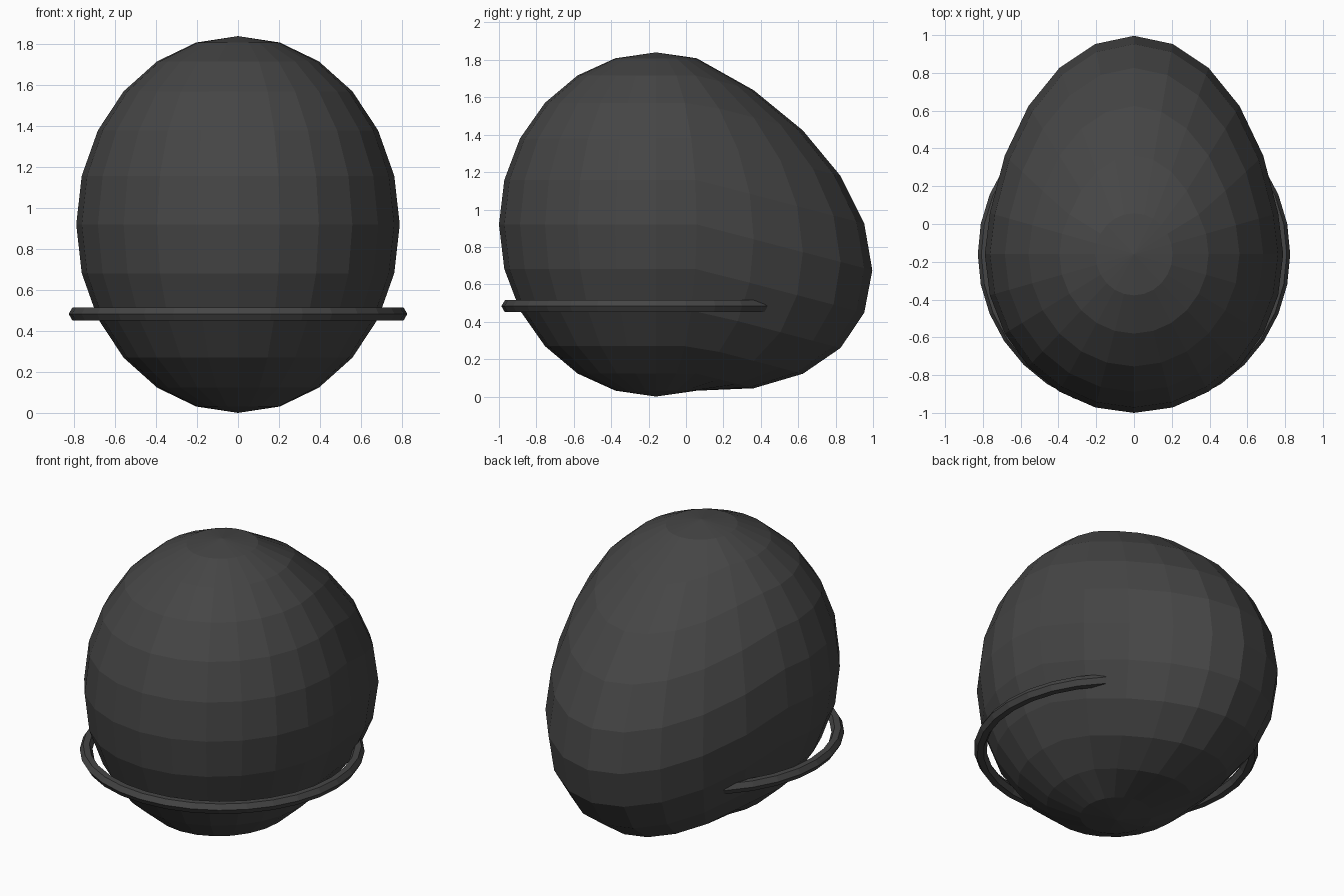
import bpy

cube = bpy.data.objects.get("Cube")
if cube:
    bpy.data.objects.remove(cube, do_unlink=True)

CENTRE_Y, CENTRE_Z = -0.16, 0.92


def make_material(name, rgb):
    mat = bpy.data.materials.new(name)
    mat.use_nodes = True
    colour = (*rgb, 1.0)
    mat.diffuse_color = colour
    mat.node_tree.nodes["Principled BSDF"].inputs["Base Color"].default_value = colour
    return mat


def finish(name, mat):
    obj = bpy.context.object
    obj.name = name
    obj.data.materials.append(mat)
    bpy.ops.object.shade_flat()
    return obj


charcoal = make_material("charcoal", (0.06, 0.06, 0.06))

# Faceted shell: a stretched sphere whose rear is drawn back and down
bpy.ops.mesh.primitive_uv_sphere_add(segments=24, ring_count=12, radius=1)
shell = finish("shell", charcoal)
BEND_Y = 0.06
for v in shell.data.vertices:
    x, y, z = v.co.x * 0.79, v.co.y * 0.84 + CENTRE_Y, v.co.z * 0.92 + CENTRE_Z
    behind = max(0.0, y - BEND_Y)
    v.co = (x, y + 0.51 * behind, z - 0.395 * behind)
shell.data.update()

# Thin hexagonal rim, sunk into the shell at the rear
bpy.ops.mesh.primitive_torus_add(
    major_segments=32, minor_segments=6, major_radius=0.79, minor_radius=0.037,
    location=(0, CENTRE_Y, 0.483))
finish("rim", charcoal)
